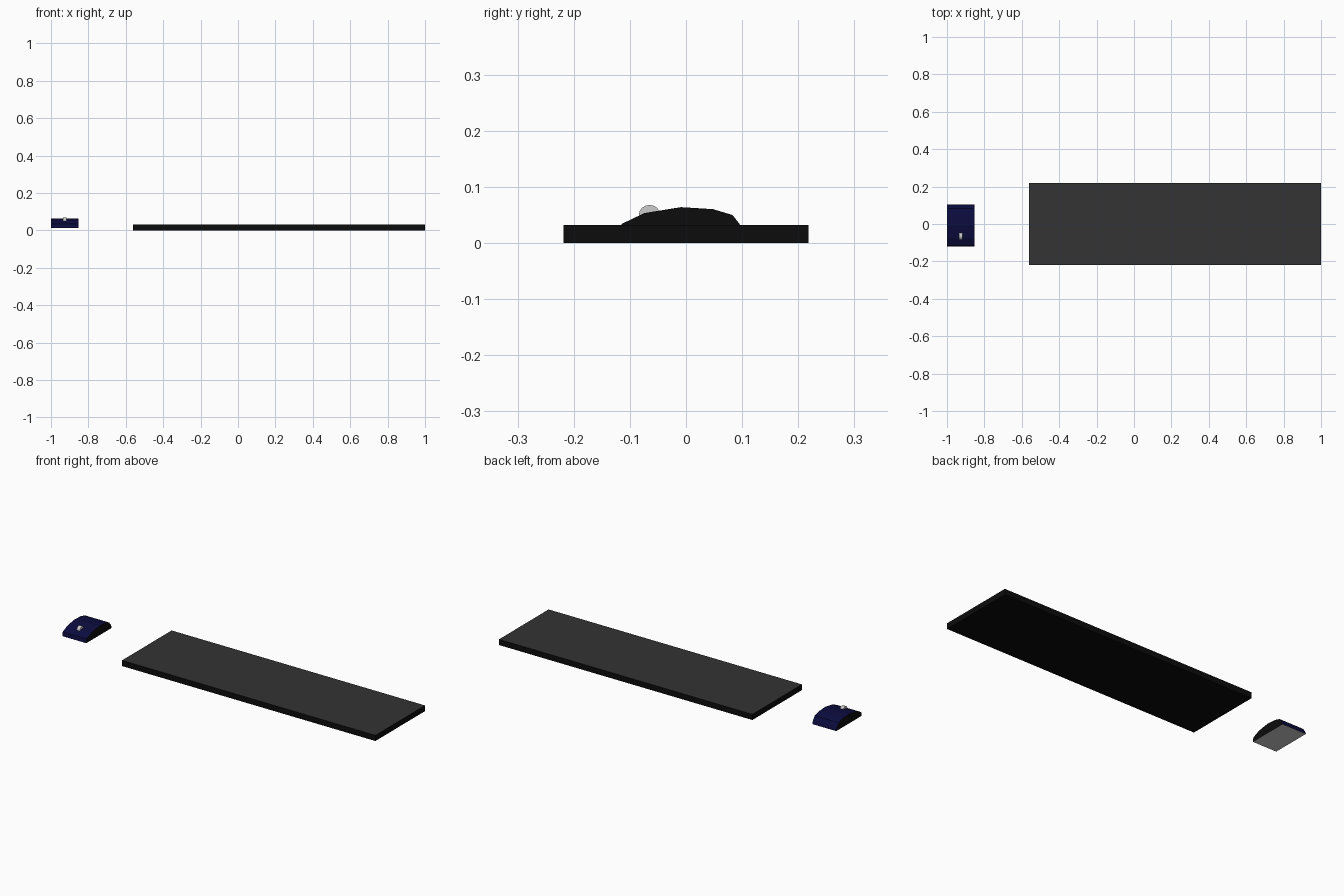
import bpy, bmesh, math

if "Cube" in bpy.data.objects:
    bpy.data.objects.remove(bpy.data.objects["Cube"])


def material(name, r, g, b):
    m = bpy.data.materials.new(name)
    m.diffuse_color = (r, g, b, 1)
    m.use_nodes = True
    m.node_tree.nodes["Principled BSDF"].inputs["Base Color"].default_value = m.diffuse_color
    return m


black = material("black", 0.0036, 0.0036, 0.0036)
charcoal = material("charcoal", 0.033, 0.033, 0.033)
navy = material("navy", 0.0035, 0.0035, 0.05)
grey = material("light grey", 0.6, 0.6, 0.6)


def extrude_x(name, profile, x0, x1, mats, rule):
    """Extrude a (y, z) outline along x; rule picks a material from the face normal."""
    bm = bmesh.new()
    face = bm.faces.new([bm.verts.new((x0, y, z)) for y, z in profile])
    new = bmesh.ops.extrude_face_region(bm, geom=[face])["geom"]
    bmesh.ops.translate(bm, vec=(x1 - x0, 0, 0),
                        verts=[v for v in new if isinstance(v, bmesh.types.BMVert)])
    bmesh.ops.recalc_face_normals(bm, faces=bm.faces)
    bm.normal_update()
    for f in bm.faces:
        f.material_index = rule(f.normal)
    me = bpy.data.meshes.new(name)
    bm.to_mesh(me)
    bm.free()
    for m in mats:
        me.materials.append(m)
    ob = bpy.data.objects.new(name, me)
    bpy.context.collection.objects.link(ob)
    return ob


# Keyboard slab: charcoal top, black sides and underside
extrude_x("keyboard", [(-0.218, 0), (0.218, 0), (0.218, 0.032), (-0.218, 0.032)],
          -0.562, 1.0, [black, charcoal], lambda n: 1 if n.z > 0.9 else 0)

# Mouse body: navy shell, black flanks, grey base
shell = [(-0.119, 0.012), (0.105, 0.012), (0.097, 0.032), (0.083, 0.05),
         (0.048, 0.0605), (-0.009, 0.064), (-0.074, 0.0535), (-0.115, 0.034)]
extrude_x("mouse_body", shell, -1.0, -0.852, [navy, black, grey],
          lambda n: 1 if abs(n.x) > 0.9 else 2 if n.z < -0.9 else 0)

# Scroll wheel
wheel = [(-0.065 + 0.019 * math.cos(a), 0.05 + 0.018 * math.sin(a))
         for a in (2 * math.pi * i / 16 for i in range(16))]
extrude_x("scroll_wheel", wheel, -0.936, -0.916, [grey], lambda n: 0)
